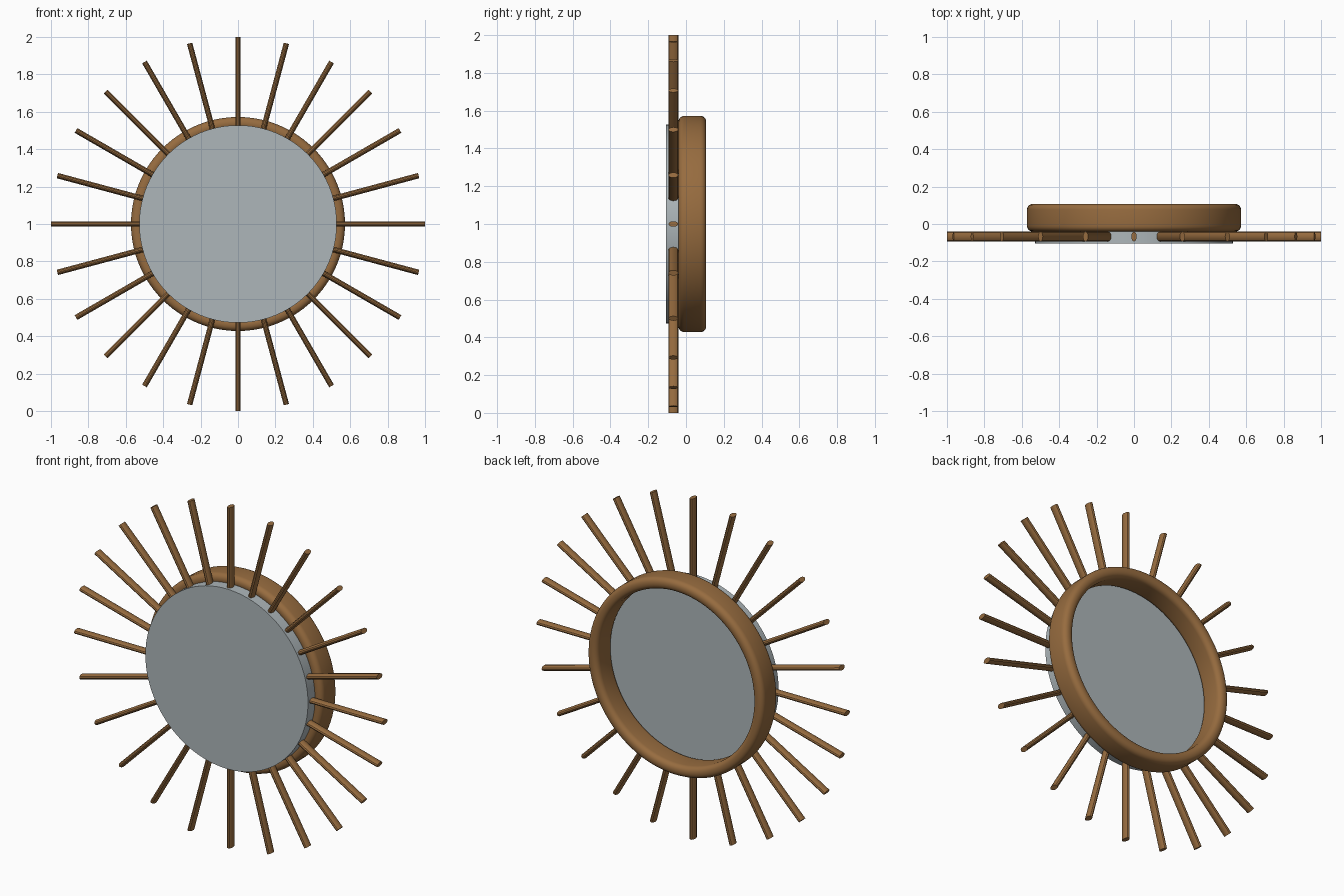
import bpy, bmesh, math
from mathutils import Matrix, Vector

cube = bpy.data.objects.get("Cube")
if cube:
    bpy.data.objects.remove(cube, do_unlink=True)


def material(name, color):
    mat = bpy.data.materials.new(name)
    mat.use_nodes = True
    mat.diffuse_color = color
    mat.node_tree.nodes["Principled BSDF"].inputs["Base Color"].default_value = color
    return mat


wood = material("warm brown wood", (0.31, 0.15, 0.05, 1))
glass = material("grey mirror", (0.42, 0.47, 0.49, 1))
CENTER = Vector((0, 0, 1))
FRONT = Matrix.Rotation(math.pi / 2, 4, "X")  # turns local z towards the front


def finish(bm, name, mat):
    bmesh.ops.recalc_face_normals(bm, faces=bm.faces)
    mesh = bpy.data.meshes.new(name)
    bm.to_mesh(mesh)
    bm.free()
    obj = bpy.data.objects.new(name, mesh)
    obj.location = CENTER
    mesh.materials.append(mat)
    bpy.context.collection.objects.link(obj)
    bpy.ops.object.select_all(action="DESELECT")
    obj.select_set(True)
    bpy.context.view_layer.objects.active = obj
    bpy.ops.object.shade_smooth_by_angle(angle=math.radians(35))
    return obj


# Round frame: a rounded rectangle swept around the y axis
inner, outer, front, back, corner = 0.505, 0.572, -0.04, 0.107, 0.03
profile = []
corners = [(outer - corner, back - corner), (inner + corner, back - corner),
           (inner + corner, front + corner), (outer - corner, front + corner)]
for i, (r, y) in enumerate(corners):
    for k in range(6):
        a = math.radians(90 * i + 18 * k)
        profile.append((r + corner * math.cos(a), y + corner * math.sin(a)))

bm = bmesh.new()
verts = [bm.verts.new((r, y, 0)) for r, y in profile]
edges = [bm.edges.new((v, verts[i - 1])) for i, v in enumerate(verts)]
bmesh.ops.spin(bm, geom=verts + edges, cent=(0, 0, 0), axis=(0, 1, 0),
               angle=math.tau, steps=96, use_duplicate=False)
bmesh.ops.remove_doubles(bm, verts=bm.verts, dist=0.0001)
finish(bm, "round_frame", wood)

# Mirror disc in front of the frame
bm = bmesh.new()
bmesh.ops.create_cone(bm, cap_ends=True, segments=96, radius1=0.528, radius2=0.528,
                      depth=0.065, matrix=Matrix.Translation((0, -0.0725, 0)) @ FRONT)
finish(bm, "mirror_disc", glass)

# Flattened rods radiating from the disc edge
RAYS, START, END = 24, 0.52, 1.0
for i in range(RAYS):
    bm = bmesh.new()
    turn = Matrix.Rotation(math.tau * i / RAYS, 4, "Y")
    place = Matrix.Translation((0, -0.067, (START + END) / 2))
    bmesh.ops.create_cone(bm, cap_ends=True, segments=12, radius1=1, radius2=1,
                          depth=END - START,
                          matrix=turn @ place @ Matrix.Diagonal((0.0145, 0.026, 1, 1)))
    finish(bm, f"ray_{i + 1}", wood)
